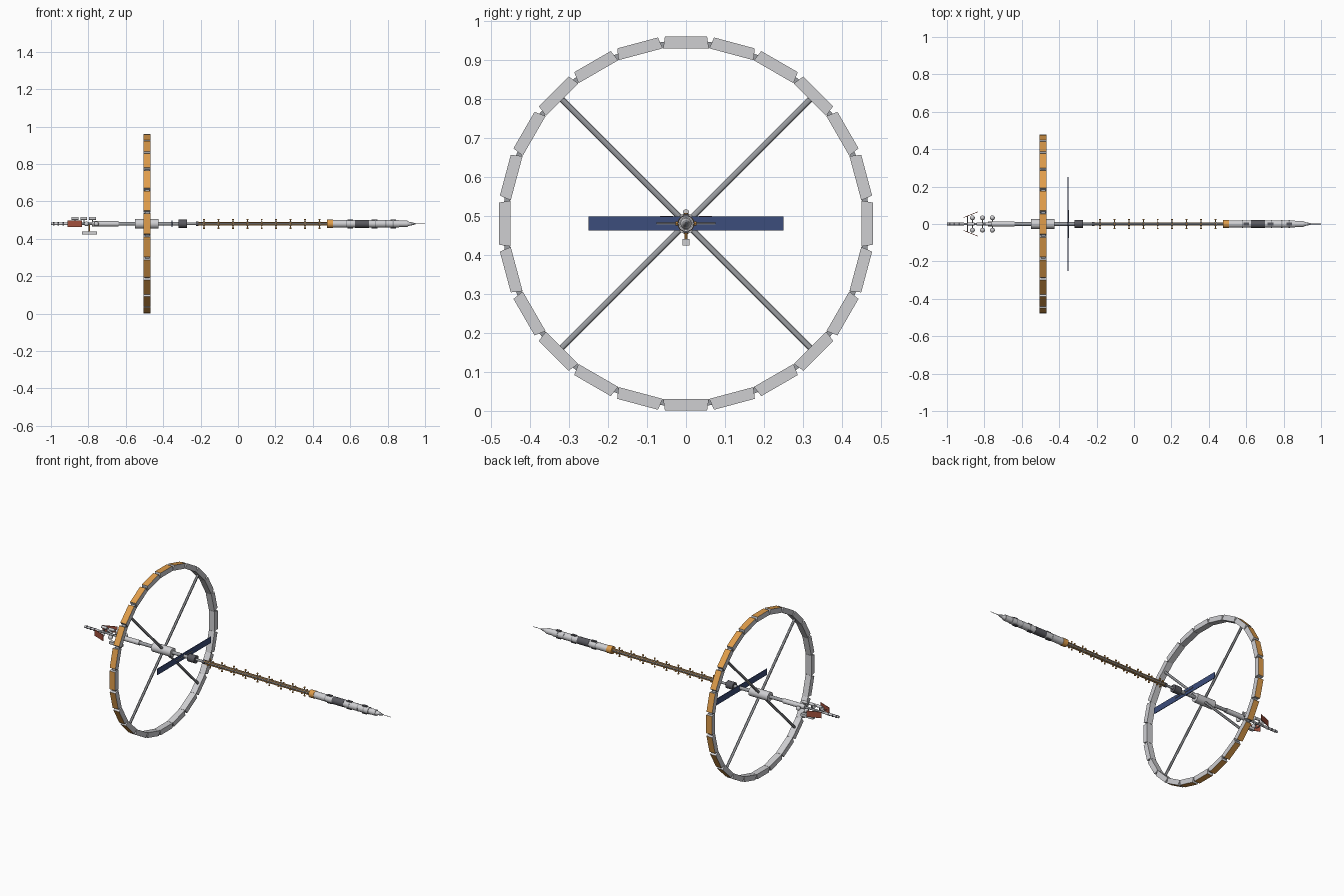
import bpy, bmesh, math
from mathutils import Vector, Matrix

cube = bpy.data.objects.get("Cube")
if cube:
    bpy.data.objects.remove(cube)

AXIS = 0.48      # height of the long spine
RING_X = -0.486  # ring plane


def material(name, rgb):
    m = bpy.data.materials.new(name)
    m.use_nodes = True
    m.diffuse_color = (*rgb, 1)
    m.node_tree.nodes["Principled BSDF"].inputs["Base Color"].default_value = (*rgb, 1)
    return m


WHITE = material("pale grey", (0.62, 0.62, 0.64))
STEEL = material("steel grey", (0.33, 0.34, 0.36))
DARK = material("dark grey", (0.10, 0.10, 0.115))
ORANGE = material("orange", (0.75, 0.34, 0.07))
NAVY = material("navy blue", (0.045, 0.075, 0.20))
RED = material("rust red", (0.36, 0.08, 0.045))


def finish(name, bm, mats, smooth=False):
    me = bpy.data.meshes.new(name)
    bmesh.ops.recalc_face_normals(bm, faces=bm.faces)
    bm.to_mesh(me)
    bm.free()
    for m in mats:
        me.materials.append(m)
    ob = bpy.data.objects.new(name, me)
    bpy.context.collection.objects.link(ob)
    if smooth:
        bpy.ops.object.select_all(action="DESELECT")
        ob.select_set(True)
        bpy.context.view_layer.objects.active = ob
        bpy.ops.object.shade_smooth_by_angle()
    return ob


def box(name, size, loc, mat, turn=0):
    bm = bmesh.new()
    place = Matrix.Translation(loc) @ Matrix.Rotation(turn, 4, "Z")
    bmesh.ops.create_cube(bm, size=1, matrix=place @ Matrix.Diagonal((*size, 1)))
    return finish(name, bm, [mat])


def rod(name, a, b, r1, mat, r2=None, sides=16):
    a, b = Vector(a), Vector(b)
    bm = bmesh.new()
    spin = (b - a).to_track_quat("Z", "Y").to_matrix().to_4x4()
    bmesh.ops.create_cone(bm, cap_ends=True, segments=sides, radius1=r1,
                          radius2=r1 if r2 is None else r2, depth=(b - a).length,
                          matrix=Matrix.Translation((a + b) / 2) @ spin)
    return finish(name, bm, [mat], True)


def spine(name, x0, x1, r, mat, r2=None, sides=20):
    return rod(name, (x0, 0, AXIS), (x1, 0, AXIS), r, mat, r2, sides)


def ball(name, loc, r, mat):
    bm = bmesh.new()
    bmesh.ops.create_uvsphere(bm, u_segments=14, v_segments=8, radius=r,
                              matrix=Matrix.Translation(loc))
    return finish(name, bm, [mat], True)


# Habitat ring: tapered blocks with an orange outer face, joined by connectors
COUNT = 24
for i in range(COUNT):
    turn = Matrix.Translation((RING_X, 0, AXIS)) @ Matrix.Rotation(i * math.tau / COUNT, 4, "X")
    bm = bmesh.new()
    bmesh.ops.create_cube(bm, size=1)
    for v in bm.verts:
        outer = v.co.z > 0
        v.co = (v.co.x * 0.037, v.co.y * (0.108 if outer else 0.117), 0.479 if outer else 0.449)
    for f in bm.faces:
        f.material_index = int(f.calc_center_median().z > 0.475)
    bm.transform(turn)
    finish("ring_segment", bm, [WHITE, ORANGE])
    bm = bmesh.new()
    half = Matrix.Rotation(math.pi / COUNT, 4, "X")
    bmesh.ops.create_cube(bm, size=1, matrix=turn @ half @ Matrix.Translation((0, 0, 0.462))
                          @ Matrix.Diagonal((0.024, 0.016, 0.014, 1)))
    finish("ring_connector", bm, [STEEL])

# Spokes and hub
for i in range(4):
    a = math.pi / 4 + i * math.pi / 2
    d = Vector((0, math.cos(a), math.sin(a)))
    c = Vector((RING_X, 0, AXIS))
    rod("ring_spoke", c + d * 0.02, c + d * 0.452, 0.0075, STEEL, sides=12)
spine("ring_hub", -0.55, -0.425, 0.026, WHITE)
spine("main_tube", -0.65, -0.318, 0.010, STEEL)

# Rear section: docking mast, module, tanks, radiators and pods
spine("rear_module", -0.78, -0.64, 0.014, WHITE)
spine("rear_tube", -0.96, -0.78, 0.006, STEEL)
spine("rear_mast", -1.0, -0.91, 0.007, WHITE)
for x in (-0.985, -0.96, -0.935):
    spine("mast_ring", x - 0.004, x + 0.004, 0.0085, DARK)
for s in (-1, 1):
    for x in (-0.864, -0.81, -0.757):
        ball("side_tank", (x, s * 0.033, AXIS), 0.013, WHITE)
        rod("tank_strut", (x, 0, AXIS), (x, s * 0.03, AXIS), 0.003, STEEL, sides=8)
    box("side_radiator", (0.083, 0.003, 0.036), (-0.872, s * 0.05, AXIS + 0.001), RED, s * 0.38)
    rod("radiator_strut", (-0.89, 0, AXIS), (-0.89, s * 0.043, AXIS), 0.002, STEEL, sides=8)
for x in (-0.872, -0.824, -0.778):
    rod("upper_tank", (x - 0.018, 0, 0.509), (x + 0.018, 0, 0.509), 0.008, WHITE)
    rod("upper_strut", (x, 0, AXIS), (x, 0, 0.506), 0.003, STEEL, sides=8)
box("lower_pod", (0.08, 0.018, 0.016), (-0.795, 0, 0.432), WHITE)
rod("lower_strut", (-0.795, 0, 0.435), (-0.795, 0, AXIS), 0.004, ORANGE, sides=8)

# Solar panel across the spine
box("solar_panel", (0.004, 0.50, 0.036), (-0.353, 0, AXIS), NAVY)
rod("panel_axle", (-0.349, -0.075, AXIS), (-0.349, 0.075, AXIS), 0.0025, STEEL, sides=8)

# Junction and long boom with crossbars
spine("junction_drum", -0.318, -0.272, 0.022, DARK)
spine("junction_neck", -0.275, -0.22, 0.007, STEEL)
spine("boom_socket", -0.225, -0.21, 0.012, DARK)
spine("boom", -0.215, 0.48, 0.008, STEEL, sides=8)
for y in (-0.007, 0.007):
    for z in (-0.007, 0.007):
        rod("boom_rail", (-0.215, y, AXIS + z), (0.48, y, AXIS + z), 0.0025, ORANGE, sides=6)
for i in range(9):
    x = -0.181 + i * 0.077
    spine("crossbar_collar", x - 0.005, x + 0.005, 0.012, STEEL, sides=12)
    for d in (Vector((0, 1, 0)), Vector((0, 0, 1))):
        c = Vector((x, 0, AXIS))
        rod("crossbar", c - d * 0.027, c + d * 0.027, 0.0025, ORANGE, sides=8)
        for s in (-1, 1):
            rod("crossbar_cap", c + d * s * 0.021, c + d * s * 0.027, 0.005, ORANGE, sides=8)

# Front ship: collar, hull, dark bands, nose and probe
spine("hull_collar", 0.475, 0.507, 0.022, ORANGE)
spine("hull", 0.507, 0.86, 0.020, WHITE)
spine("hull_shoulder", 0.86, 0.905, 0.017, WHITE)
spine("hull_band", 0.625, 0.70, 0.0212, DARK)
for x in (0.58, 0.735, 0.79, 0.83):
    spine("hull_seam", x - 0.003, x + 0.003, 0.0206, STEEL)
for s in (-1, 1):
    for x in (0.60, 0.73, 0.83):
        box("hull_box", (0.03, 0.014, 0.006), (x, 0, AXIS + s * 0.021), DARK)
spine("nose_cone", 0.905, 0.925, 0.014, WHITE, 0.008)
spine("nose_port", 0.925, 0.948, 0.009, STEEL, 0.003)
spine("nose_probe", 0.94, 1.0, 0.0015, STEEL, sides=8)
